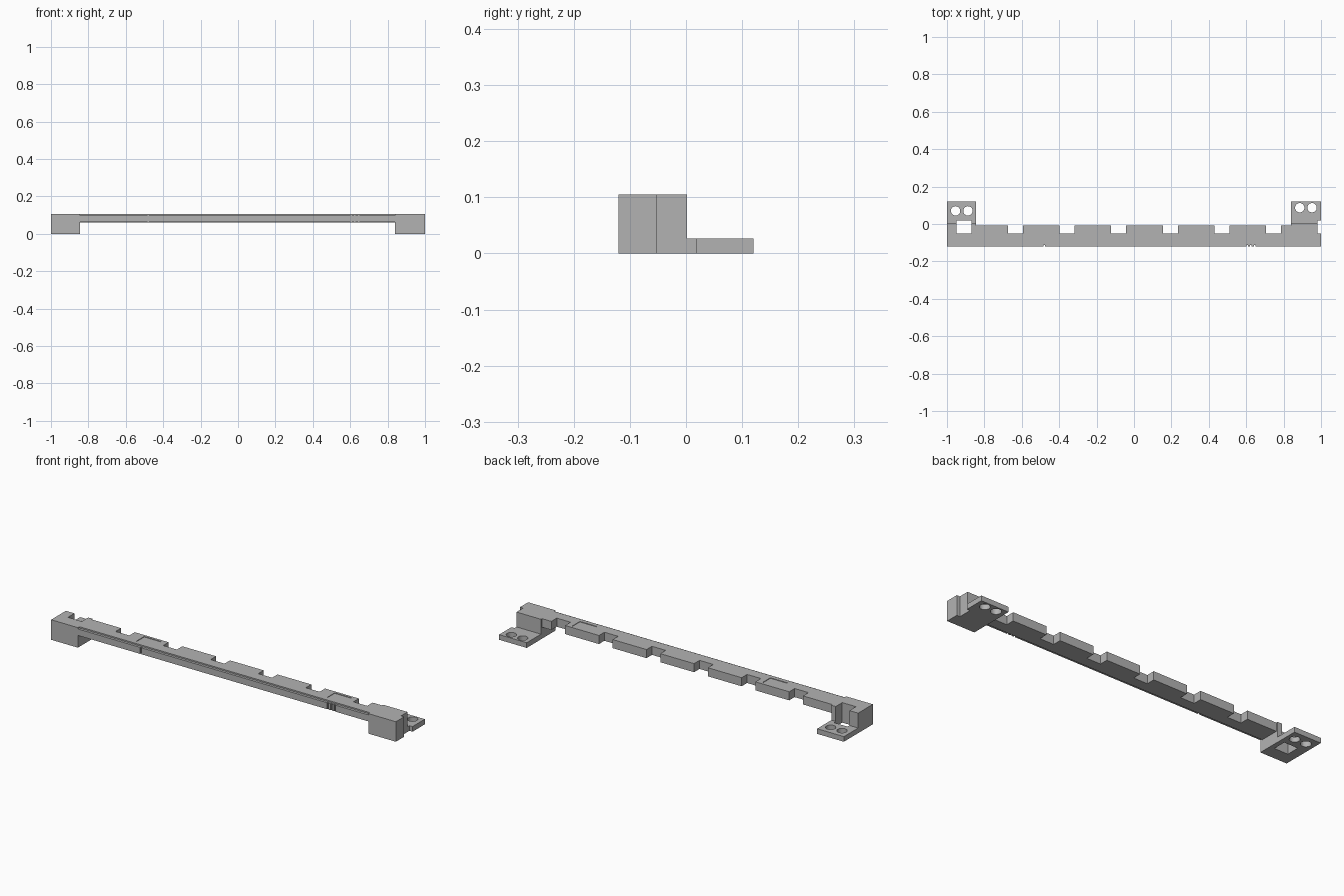
import bpy
import bmesh
from mathutils import Matrix, Vector

cube = bpy.data.objects.get("Cube")
if cube:
    bpy.data.objects.remove(cube, do_unlink=True)

grey = bpy.data.materials.new("plain grey")
grey.use_nodes = True
colour = (0.45, 0.45, 0.45, 1)
grey.diffuse_color = colour
grey.node_tree.nodes["Principled BSDF"].inputs["Base Color"].default_value = colour


def finish(name, bm):
    mesh = bpy.data.meshes.new(name)
    bm.to_mesh(mesh)
    bm.free()
    mesh.materials.append(grey)
    obj = bpy.data.objects.new(name, mesh)
    bpy.context.collection.objects.link(obj)
    return obj


def box(name, x0, x1, y0, y1, z0, z1):
    bm = bmesh.new()
    low, high = Vector((x0, y0, z0)), Vector((x1, y1, z1))
    bmesh.ops.create_cube(bm, size=1, matrix=Matrix.Translation((low + high) / 2)
                          @ Matrix.Diagonal((*(high - low), 1)))
    return finish(name, bm)


def peg(name, x, y, radius):
    bm = bmesh.new()
    bmesh.ops.create_cone(bm, cap_ends=True, segments=32, radius1=radius, radius2=radius,
                          depth=0.2, matrix=Matrix.Translation((x, y, 0)))
    return finish(name, bm)


def cut(obj, cutters):
    # Subtract every cutter, bake the result, then drop the helpers
    for c in cutters:
        c.hide_render = True
        mod = obj.modifiers.new("cut", 'BOOLEAN')
        mod.operation = 'DIFFERENCE'
        mod.solver = 'EXACT'
        mod.object = c
    graph = bpy.context.evaluated_depsgraph_get()
    mesh = bpy.data.meshes.new_from_object(obj.evaluated_get(graph))
    obj.modifiers.clear()
    obj.data = mesh
    for c in cutters:
        bpy.data.objects.remove(c, do_unlink=True)


TOP, BACK, FRONT = 0.105, 0.002, -0.12
PITCH = 0.276


def notches(indices):
    return [box("notch_cutter", 0.056 + (i - 0.5) * PITCH - 0.04, 0.056 + (i - 0.5) * PITCH + 0.04,
                -0.052, 0.018, -0.1, 0.2) for i in indices]


# Long rail with evenly spaced rear notches and two shallow top recesses
rail = box("rail", -0.845, 0.84, -0.107, -0.007, 0.06, TOP)
recesses = [box("recess_cutter", x - 0.05, x + 0.05, -0.085, -0.02, TOP - 0.003, 0.2)
            for x in (-0.48, 0.625)]
cut(rail, notches(range(-2, 4)) + recesses)

# Lower lip along the front, with one tally slit on one side and three on the other
lip = box("front_lip", -0.845, 0.84, FRONT, -0.107, 0.064, 0.098)
cut(lip, [box("slit_cutter", x - 0.004, x + 0.004, -0.2, -0.112, 0, 0.2)
          for x in (-0.48, 0.605, 0.625, 0.645)])

# End blocks and drilled mounting plates
for side, x0, x1, index, hole_y in (("right", -1, -0.845, -3, 0.07),
                                    ("left", 0.84, 1, 4, 0.087)):
    block = box(side + "_end_block", x0, x1, FRONT, BACK, 0, TOP)
    cut(block, notches([index]))
    plate = box(side + "_mounting_plate", x0, x1, BACK, 0.12, 0, 0.027)
    holes = [peg("hole_cutter", x0 + dx, hole_y, 0.025) for dx in (0.046, 0.112)]
    cut(plate, notches([index]) + holes)
